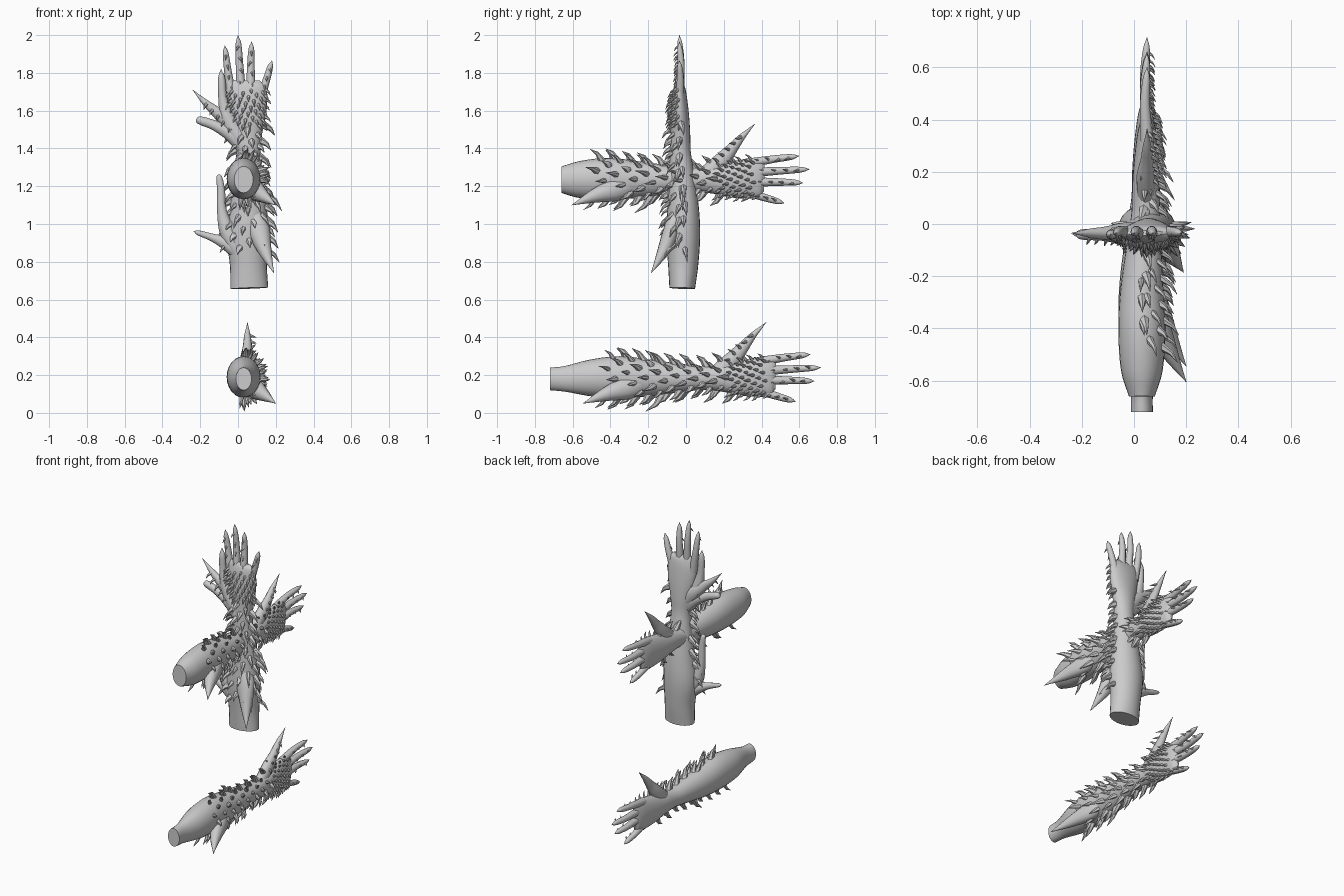
import bpy, bmesh, math, random
from mathutils import Vector, Matrix

old = bpy.data.objects.get("Cube")
if old:
    bpy.data.objects.remove(old)

grey = bpy.data.materials.new("pale_grey")
grey.use_nodes = True
grey.diffuse_color = (0.6, 0.6, 0.6, 1)
grey.node_tree.nodes["Principled BSDF"].inputs["Base Color"].default_value = (0.6, 0.6, 0.6, 1)


def smooth_path(rows, steps):
    """Catmull-Rom interpolation through rows of numbers."""
    pts = [Vector(r) for r in rows]
    pts = [pts[0] * 2 - pts[1]] + pts + [pts[-1] * 2 - pts[-2]]
    out = []
    for a, b, c, d in zip(pts, pts[1:], pts[2:], pts[3:]):
        for i in range(steps):
            t = i / steps
            out.append(b + (c - a) * t / 2 + (a * 2 - b * 5 + c * 4 - d) * t * t / 2
                       + (b * 3 - a - c * 3 + d) * t ** 3 / 2)
    return out + [pts[-2]]


def tube(bm, rows, sides=10, steps=4):
    """Sweep an ellipse along rows of (u, v, w, half width, half depth)."""
    rows = smooth_path(rows, steps) if steps > 1 else [Vector(r) for r in rows]
    mids = [Vector(r[:3]) for r in rows]
    axis = (mids[-1] - mids[0]).normalized()
    ref = Vector((0, 0, 1)) if abs(axis.z) < 0.9 else Vector((1, 0, 0))
    rings = []
    for i, r in enumerate(rows):
        t = (mids[min(i + 1, len(mids) - 1)] - mids[max(i - 1, 0)]).normalized()
        a = ref.cross(t).normalized()
        b = t.cross(a)
        rings.append([bm.verts.new(mids[i] + a * math.cos(k) * max(r[3], 0.001)
                                   + b * math.sin(k) * max(r[4], 0.001))
                      for k in (j * math.tau / sides for j in range(sides))])
    for p, q in zip(rings, rings[1:]):
        for j in range(sides):
            n = (j + 1) % sides
            bm.faces.new((p[j], p[n], q[n], q[j]))
    bm.faces.new(rings[0][::-1])
    bm.faces.new(rings[-1])


def finish(bm, name, frame):
    bm.transform(frame)
    bmesh.ops.recalc_face_normals(bm, faces=bm.faces)
    mesh = bpy.data.meshes.new(name)
    bm.to_mesh(mesh)
    bm.free()
    mesh.materials.append(grey)
    obj = bpy.data.objects.new(name, mesh)
    bpy.context.collection.objects.link(obj)
    bpy.ops.object.select_all(action="DESELECT")
    obj.select_set(True)
    bpy.context.view_layer.objects.active = obj
    bpy.ops.object.shade_smooth_by_angle(angle=math.radians(50))


# Arm from stump to knuckles: along, across, up, half width, half depth
BODY = [(-0.5, .185, .03, .098, .08), (-0.35, .19, .03, .11, .09),
        (-0.2, .185, .03, .098, .083), (0, .185, .04, .072, .065),
        (0.1, .185, .045, .064, .055), (0.2, .185, .045, .074, .052),
        (0.3, .185, .048, .095, .048), (0.4, .19, .05, .105, .038),
        (0.45, .195, .05, .098, .026), (0.475, .195, .05, .07, .01)]
SURFACE = smooth_path(BODY, 8)

# Fingers: root, middle and tip
FINGERS = {
    "index_finger": [(.38, .27, .05), (.52, .293, .042), (.66, .31, .05)],
    "middle_finger": [(.4, .222, .055), (.56, .232, .042), (.715, .24, .05)],
    "ring_finger": [(.4, .172, .055), (.55, .172, .042), (.68, .168, .05)],
    "little_finger": [(.35, .13, .05), (.47, .092, .045), (.58, .06, .05)]}


def spike(bm, base, out, length, radius):
    """Thorn leaning back toward the elbow."""
    base, out = Vector(base), Vector(out).normalized()
    back = Vector((-1, 0, 0))
    mid = base + (out * 0.45 + back * 0.35) * length
    tip = base + (out * 0.75 + back * 0.8) * length
    root = base - out * radius * 0.6
    tube(bm, [(*root, radius * 1.2, radius), (*mid, radius * .65, radius * .55),
              (*tip, 0, 0)], sides=6, steps=1)


def body_spike(bm, u, angle, length, radius):
    s = min(SURFACE, key=lambda r: abs(r[0] - u))
    sn, cs = math.sin(angle), math.cos(angle)
    spike(bm, (u, s[1] + sn * s[3], s[2] + cs * s[4]),
          (0, sn / s[3], cs / s[4]), length, radius)


def build_arm(prefix, frame, stump, seed):
    rnd = random.Random(seed)
    bm = bmesh.new()
    tube(bm, stump + BODY, sides=24, steps=5)
    finish(bm, prefix + "_forearm_and_palm", frame)

    for name, (a, b, c) in FINGERS.items():
        bm = bmesh.new()
        near = [p + (q - p) * 0.7 for p, q in zip(b, c)]
        tube(bm, [(*a, .026, .026), (*b, .02, .02), (*near, .015, .014), (*c, 0, 0)])
        for i in range(4):
            t = 0.25 + i * 0.19
            p = Vector(a).lerp(Vector(c), t)
            p.z = b[2] + 0.013
            spike(bm, p, (0, rnd.uniform(-.7, .7), 1), .035, .008)
        finish(bm, prefix + "_" + name, frame)

    # Thumb with its broad root
    bm = bmesh.new()
    tube(bm, [(.16, .2, .045, .05, .035), (.245, .28, .045, .045, .035),
              (.305, .35, .05, .03, .025), (.355, .41, .05, .018, .017),
              (.425, .48, .05, 0, 0)], sides=12)
    for i in range(5):
        t = i / 5
        spike(bm, (.23 + t * .15, .28 + t * .16, .075 - t * .01),
              (0, rnd.uniform(-.3, .9), 1), .04, .009)
    finish(bm, prefix + "_thumb", frame)

    # Large elbow spur
    bm = bmesh.new()
    tube(bm, [(-.2, .16, .06, .03, .03), (-.3, .135, .085, .06, .045),
              (-.42, .1, .13, .038, .035), (-.545, .05, .2, 0, 0)], sides=12)
    finish(bm, prefix + "_elbow_spur", frame)

    # Thorns: both edges, scattered back of the arm, small ones on the knuckles
    bm = bmesh.new()
    for i in range(8):
        u = -.33 + i * .085
        for side in (-1, 1):
            body_spike(bm, u + side * .02, side * rnd.uniform(1.3, 1.75),
                       rnd.uniform(.06, .085), .019)
    body_spike(bm, -.12, -math.pi / 2, .118, .02)
    for i in range(52):
        u = -.42 + i * .0125
        body_spike(bm, u, ((i * .618) % 1 - .5) * 3.4, rnd.uniform(.045, .085),
                   rnd.uniform(.011, .018))
    for i in range(48):
        body_spike(bm, .23 + i * .0042, ((i * .618) % 1 - .5) * 2.9,
                   rnd.uniform(.025, .045), .009)
    finish(bm, prefix + "_thorns", frame)


def frame(u, v, w, origin):
    m = Matrix((u, v, w)).transposed().to_4x4()
    m.translation = Vector(origin)
    return m


flat = ((0, 1, 0), (0, 0, 1), (1, 0, 0))
upright = ((0, 0, 1), (-1, 0, 0), (0, -1, 0))
build_arm("lower", frame(*flat, (0, 0, 0)),
          [(-.72, .18, .03, .06, .042), (-.64, .18, .03, .068, .045)], 1)
build_arm("middle", frame(*flat, (0, -.06, 1.05)),
          [(-.6, .185, .03, .07, .05)], 2)
build_arm("upright", frame(*upright, (.24, .015, 1.285)),
          [(-.625, .18, .035, .1, .068)], 3)

# Smooth forked digits on the thumb side of the upright arm: x, z and radius
FORKS = {
    "lower_fork_up": [(.03, .82, .05), (-.05, .95, .045), (-.085, 1.07, .026),
                      (-.09, 1.18, .021), (-.1, 1.25, .015), (-.103, 1.262, 0)],
    "lower_fork_out": [(.02, .84, .045), (-.07, .9, .033), (-.14, .93, .02),
                       (-.21, .953, .013), (-.235, .962, 0)],
    "upper_fork_up": [(.03, 1.42, .05), (-.05, 1.55, .04), (-.08, 1.66, .024),
                      (-.087, 1.77, .019), (-.09, 1.82, 0)],
    "upper_fork_out": [(.07, 1.37, .05), (-.03, 1.47, .04), (-.12, 1.52, .027),
                       (-.19, 1.545, .023), (-.215, 1.552, .016), (-.222, 1.555, 0)]}
for name, rows in FORKS.items():
    bm = bmesh.new()
    tube(bm, [(z, -x, .04, r, r * .9) for x, z, r in rows], sides=12)
    finish(bm, name, frame(*upright, (0, 0, 0)))
